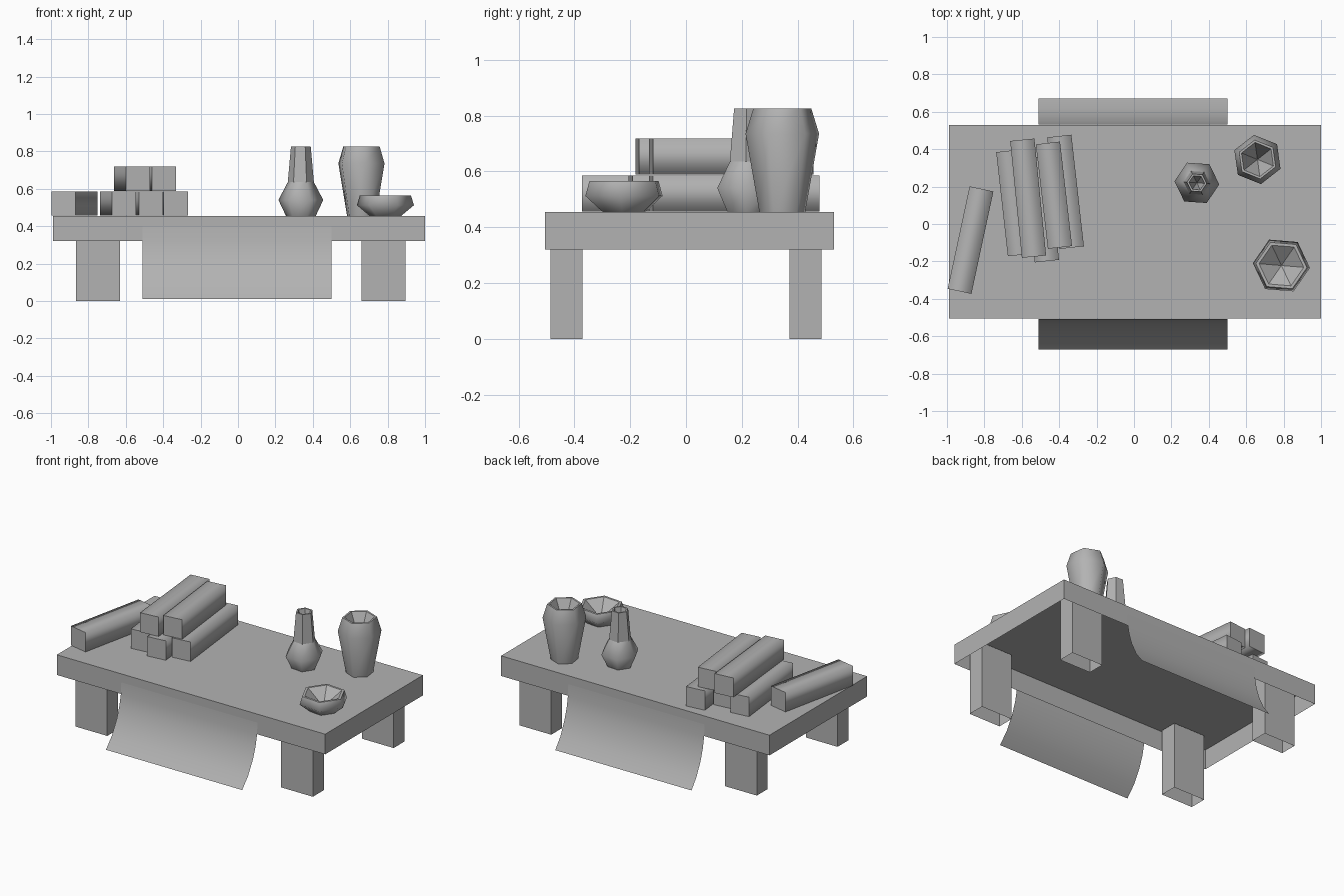
import bpy, bmesh
from math import cos, sin, radians, pi
from mathutils import Matrix, Vector

cube = bpy.data.objects.get("Cube")
if cube:
    bpy.data.objects.remove(cube, do_unlink=True)

GREY = (0.45, 0.45, 0.45, 1)
mat = bpy.data.materials.new("plain grey")
mat.use_nodes = True
mat.diffuse_color = GREY
mat.node_tree.nodes["Principled BSDF"].inputs["Base Color"].default_value = GREY

TOP = 0.455  # height of the table surface


def finish(name, bm, loc=(0, 0, 0), turn=0):
    mesh = bpy.data.meshes.new(name)
    bm.to_mesh(mesh)
    bm.free()
    mesh.materials.append(mat)
    ob = bpy.data.objects.new(name, mesh)
    ob.location = loc
    ob.rotation_euler.z = radians(turn)
    bpy.context.collection.objects.link(ob)
    return ob


def new_box(size, centre=(0, 0, 0)):
    bm = bmesh.new()
    bmesh.ops.create_cube(bm, size=1, matrix=Matrix.Translation(centre) @ Matrix.Diagonal((*size, 1)))
    return bm


def open_box(name, x0, x1, y0, y1, z0, z1):
    """Box without its underside."""
    bm = new_box((x1 - x0, y1 - y0, z1 - z0), ((x0 + x1) / 2, (y0 + y1) / 2, (z0 + z1) / 2))
    bm.normal_update()
    bmesh.ops.delete(bm, geom=[f for f in bm.faces if f.normal.z < -0.9], context="FACES")
    return finish(name, bm)


# Hollow table top and four legs
open_box("table_top", -0.99, 1.0, -0.505, 0.53, 0.32, TOP)
for side, x in (("right", -0.865), ("left", 0.66)):
    for end, y in (("front", -0.485), ("back", 0.37)):
        open_box(f"{end}_{side}_leg", x, x + 0.235, y, y + 0.115, 0, TOP - 0.005)


# Cloth hanging over the front and back edges, flaring outward
def cloth(name, sign, start, end):
    profile = ((0.01, 0.4), (0.04, 0.32), (0.13, 0.25), (0.31, 0.17), (0.62, 0.08), (1, 0.01))
    bm = bmesh.new()
    rows = []
    for t, z in profile:
        y = sign * (start + (end - start) * t)
        rows.append([bm.verts.new((x, y, z)) for x in (-0.51, 0.5)])
    for a, b in zip(rows, rows[1:]):
        face = bm.faces.new((a[0], b[0], b[1], a[1]))
        face.smooth = True
        face.normal_update()
        if face.normal.y * sign < 0:
            face.normal_flip()
    finish(name, bm)


cloth("front_cloth", -1, 0.506, 0.67)
cloth("back_cloth", 1, 0.531, 0.67)


# Stack of bars: softened along their length, crisp at the ends
def bar(name, x, y, length, turn, level):
    bm = new_box((0.13, length, 0.13))
    for f in bm.faces:
        f.smooth = True
    for e in bm.edges:
        if abs(e.verts[0].co.y - e.verts[1].co.y) < 0.01:
            e.smooth = False
    finish(name, bm, (x, y, TOP + 0.066 + 0.132 * level), turn)


bar("loose_bar", -0.874, -0.086, 0.56, -12.1, 0)
bar("lower_right_bar", -0.641, 0.113, 0.56, 6.4, 0)
bar("lower_middle_bar", -0.495, 0.08, 0.56, 6, 0)
bar("lower_left_bar", -0.366, 0.172, 0.6, 6.4, 0)
bar("upper_right_bar", -0.566, 0.138, 0.628, 5.7, 1)
bar("upper_left_bar", -0.428, 0.154, 0.562, 6.6, 1)


# Six-sided vessels with a conical hollow
def vessel(name, x, y, turn, profile, hollow, smooth_rings):
    bm = bmesh.new()
    rings = [[bm.verts.new((r * cos(i * pi / 3), r * sin(i * pi / 3), z)) for i in range(6)]
             for r, z in profile]
    for k, (a, b) in enumerate(zip(rings, rings[1:])):
        for i in range(6):
            j = (i + 1) % 6
            bm.faces.new((a[i], a[j], b[j], b[i])).smooth = k < smooth_rings
    tip = bm.verts.new((0, 0, hollow))
    for i in range(6):
        bm.faces.new((rings[-1][i], rings[-1][(i + 1) % 6], tip))
    for e in bm.edges:
        if any(not f.smooth for f in e.link_faces):
            e.smooth = False
    finish(name, bm, (x, y, TOP), turn)


vessel("bottle", 0.336, 0.22, -4,
       ((0.08, 0), (0.12, 0.085), (0.07, 0.18), (0.053, 0.37), (0.042, 0.37)), 0.2, 2)
vessel("vase", 0.66, 0.345, 38,
       ((0.083, 0), (0.133, 0.28), (0.105, 0.37), (0.092, 0.37)), 0.2, 2)
vessel("bowl", 0.788, -0.222, -4.7,
       ((0.085, 0), (0.153, 0.057), (0.137, 0.11), (0.12, 0.11)), 0.02, 2)
